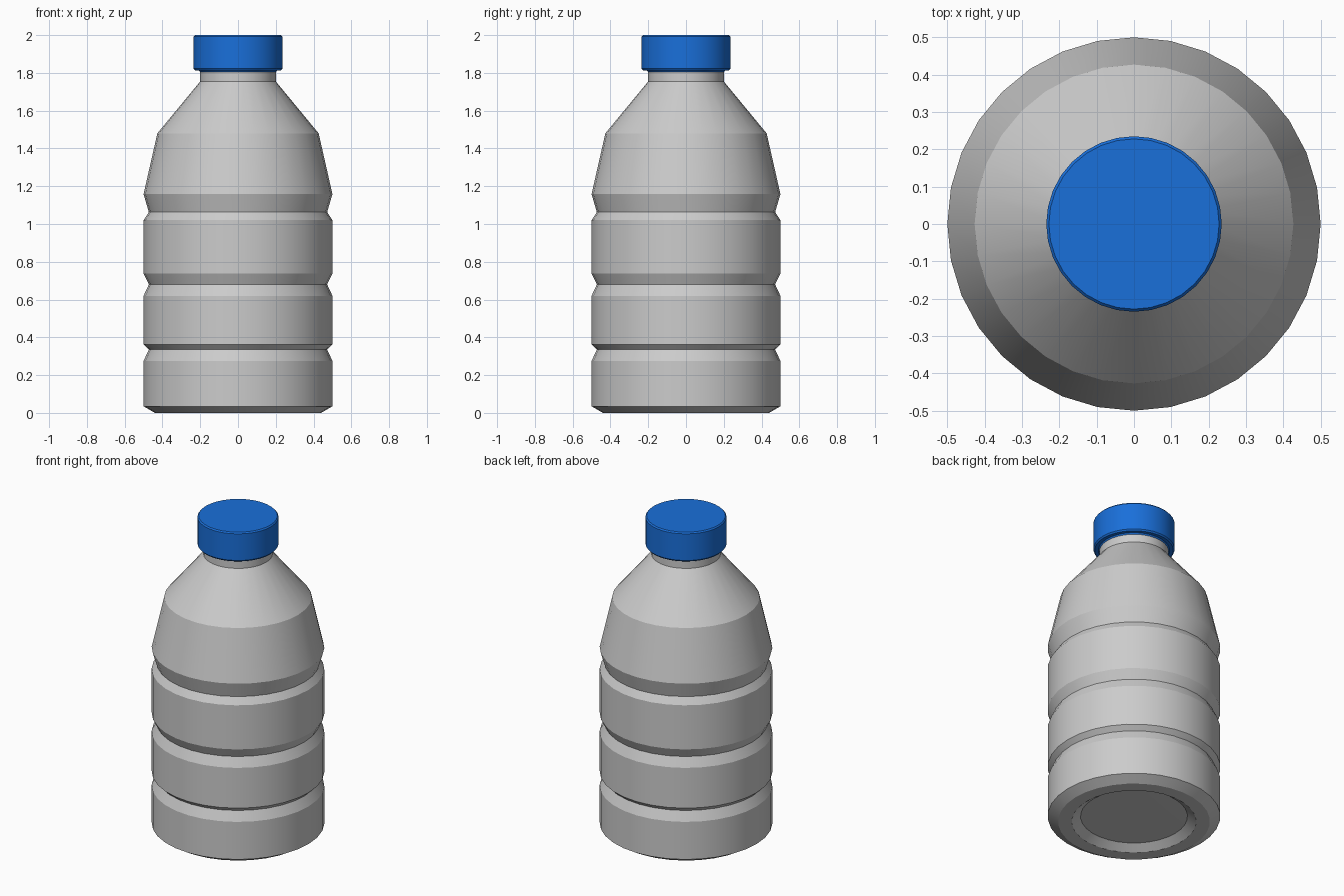
import bpy, bmesh, math

if "Cube" in bpy.data.objects:
    bpy.data.objects.remove(bpy.data.objects["Cube"])

SIDES = 32


def lathe(name, profile, colour=None):
    """Spin an (r, z) profile, from axis to axis, into a closed surface."""
    bm = bmesh.new()
    rings = []
    for r, z in profile:
        if r == 0:
            rings.append([bm.verts.new((0, 0, z))] * SIDES)
        else:
            rings.append([bm.verts.new((r * math.cos(2 * math.pi * i / SIDES),
                                        r * math.sin(2 * math.pi * i / SIDES), z))
                          for i in range(SIDES)])
    for a, b in zip(rings, rings[1:]):
        for i in range(SIDES):
            j = (i + 1) % SIDES
            bm.faces.new(dict.fromkeys((a[i], a[j], b[j], b[i])))
    bmesh.ops.recalc_face_normals(bm, faces=bm.faces)
    me = bpy.data.meshes.new(name)
    bm.to_mesh(me)
    bm.free()
    ob = bpy.data.objects.new(name, me)
    bpy.context.collection.objects.link(ob)
    if colour:
        mat = bpy.data.materials.new(name + "_material")
        mat.diffuse_color = colour
        mat.use_nodes = True
        mat.node_tree.nodes["Principled BSDF"].inputs["Base Color"].default_value = mat.diffuse_color
        me.materials.append(mat)
    bpy.ops.object.select_all(action='DESELECT')
    ob.select_set(True)
    bpy.context.view_layer.objects.active = ob
    bpy.ops.object.shade_smooth_by_angle(angle=math.radians(20))
    return ob


# Body: recessed base, three grip grooves, tapered shoulder and neck
lathe("bottle_body", [
    (0, 0.03), (0.31, 0.035), (0.36, 0), (0.44, 0), (0.5, 0.035),
    (0.5, 0.275), (0.472, 0.335), (0.5, 0.363),
    (0.5, 0.62), (0.472, 0.68), (0.5, 0.738),
    (0.5, 1.02), (0.472, 1.063), (0.5, 1.158),
    (0.427, 1.48), (0.2, 1.755), (0.2, 1.95), (0, 1.95)])

# Screw cap: slightly bevelled rims, with a lip against the neck
lathe("cap", [
    (0, 1.96), (0.201, 1.96), (0.201, 1.805), (0.207, 1.813), (0.228, 1.813),
    (0.235, 1.822), (0.235, 1.992), (0.228, 2.0), (0, 2.0)],
    (0.01, 0.16, 0.7, 1))
